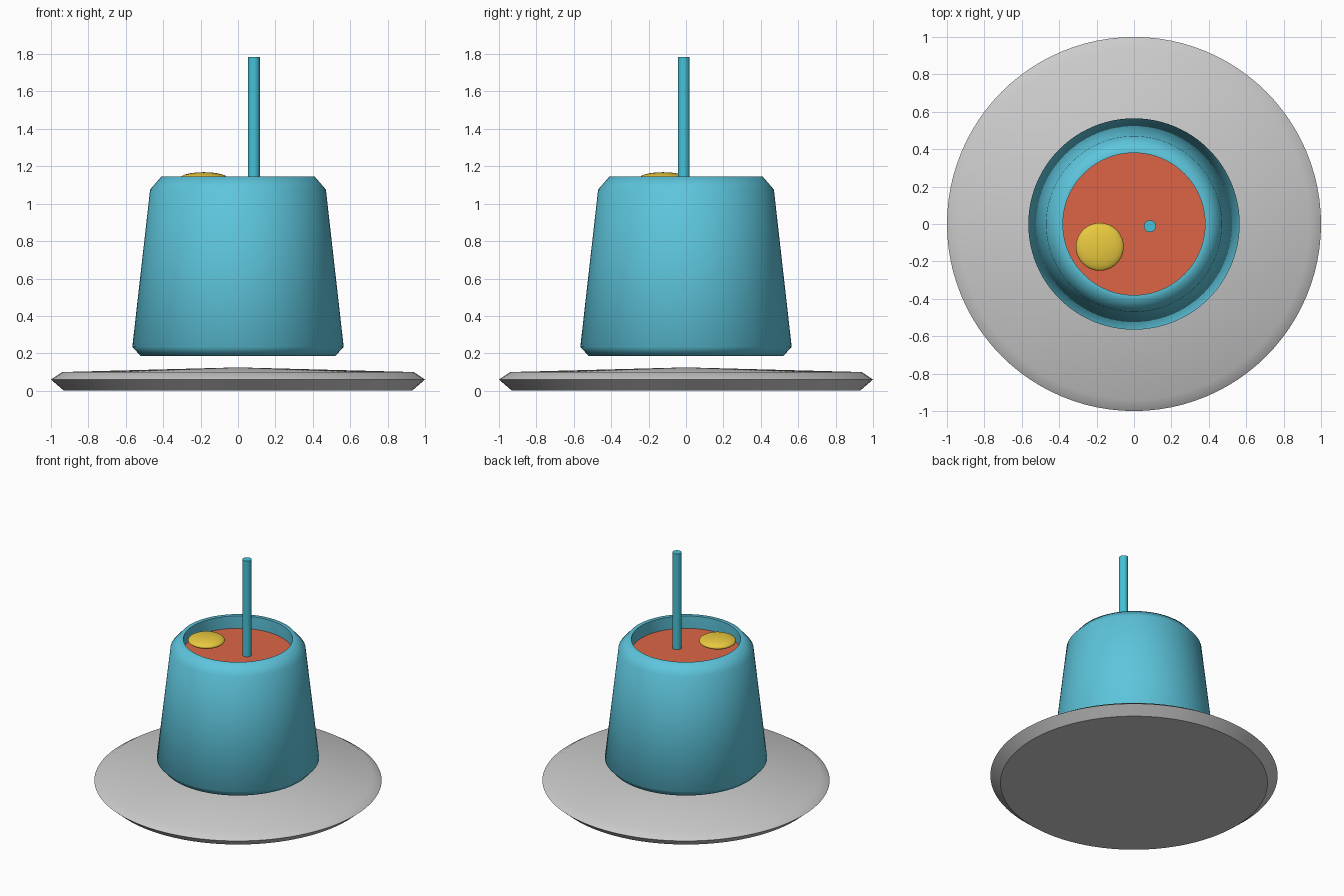
import bpy, bmesh, math

cube = bpy.data.objects.get("Cube")
if cube:
    bpy.data.objects.remove(cube, do_unlink=True)


def material(name, rgb):
    mat = bpy.data.materials.new(name)
    mat.use_nodes = True
    mat.diffuse_color = (*rgb, 1)
    mat.node_tree.nodes["Principled BSDF"].inputs["Base Color"].default_value = (*rgb, 1)
    return mat


def finish(obj, name, mat=None, angle=50):
    obj.name = obj.data.name = name
    if mat:
        obj.data.materials.append(mat)
    bpy.ops.object.select_all(action="DESELECT")
    obj.select_set(True)
    bpy.context.view_layer.objects.active = obj
    bpy.ops.object.shade_smooth_by_angle(angle=math.radians(angle))
    return obj


def lathe(name, profile, mat=None, angle=50, steps=96):
    """Spin (radius, height) points, listed bottom centre to top, round z."""
    bm = bmesh.new()
    verts = [bm.verts.new((r, 0, z)) for r, z in profile]
    edges = [bm.edges.new(pair) for pair in zip(verts, verts[1:])]
    bmesh.ops.spin(bm, geom=verts + edges, cent=(0, 0, 0), axis=(0, 0, 1),
                   angle=math.tau, steps=steps, use_duplicate=False)
    bmesh.ops.remove_doubles(bm, verts=bm.verts, dist=0.0005)
    bmesh.ops.recalc_face_normals(bm, faces=bm.faces)
    mesh = bpy.data.meshes.new(name)
    bm.to_mesh(mesh)
    bm.free()
    obj = bpy.data.objects.new(name, mesh)
    bpy.context.collection.objects.link(obj)
    return finish(obj, name, mat, angle)


teal = material("teal", (0.11, 0.56, 0.72))
straw_blue = material("straw_blue", (0.06, 0.54, 0.68))
orange = material("orange", (0.72, 0.13, 0.06))
yellow = material("yellow", (0.82, 0.59, 0.05))

# Saucer: bevelled disc with a slightly domed top
lathe("saucer", [(0, 0), (0.93, 0), (1, 0.06), (0.94, 0.10), (0, 0.125)], angle=40)

# Cup: tapered hollow body, chamfered at base and shoulder
lathe("cup", [(0, 0.185), (0.52, 0.185), (0.565, 0.235), (0.47, 1.075),
              (0.41, 1.145), (0.38, 1.145), (0.38, 0.98), (0.48, 0.26), (0, 0.26)],
      teal, angle=55)

# Drink surface, sunk below the rim
lathe("drink", [(0, 1.0), (0.38, 1.0), (0.38, 1.05), (0, 1.05)], orange)

# Straw
bpy.ops.mesh.primitive_cylinder_add(vertices=32, radius=0.032, depth=0.745,
                                    location=(0.085, -0.012, 1.4125))
finish(bpy.context.object, "straw", straw_blue)

# Flattened round garnish
bpy.ops.mesh.primitive_uv_sphere_add(segments=48, ring_count=24, radius=0.128,
                                     location=(-0.183, -0.122, 1.135))
garnish = bpy.context.object
garnish.scale.z = 0.26
bpy.ops.object.transform_apply(location=False, rotation=False, scale=True)
finish(garnish, "garnish", yellow)
